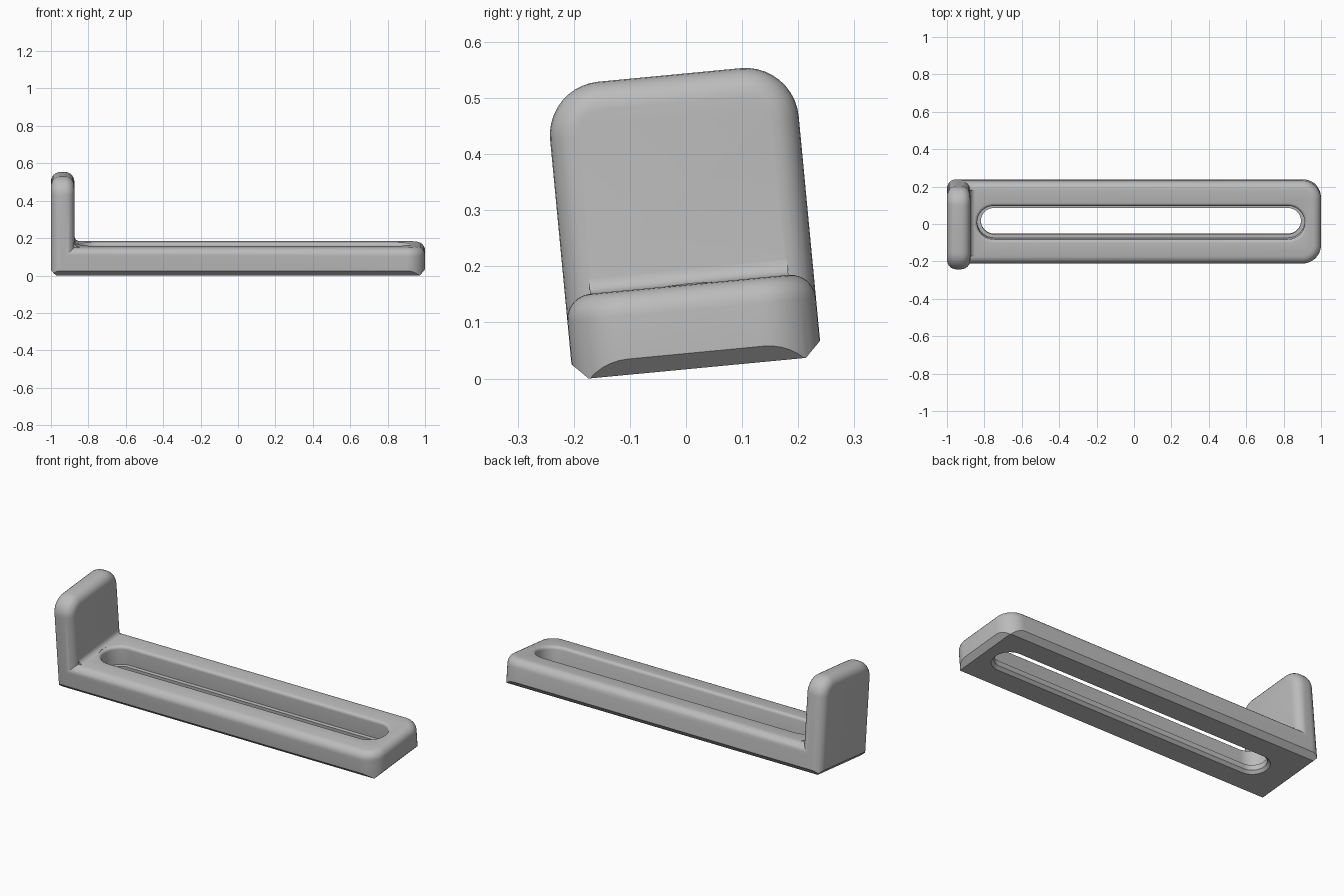
import bpy, bmesh, math
from mathutils import Matrix

if "Cube" in bpy.data.objects:
    bpy.data.objects.remove(bpy.data.objects["Cube"], do_unlink=True)

W = 0.2225        # half width
T = 0.15          # base thickness
H = 0.525         # wall height
CHAMFER = 0.028
LOW = -0.02       # parts start below the final underside and are trimmed


def box(x0, x1, half, z0, z1):
    bm = bmesh.new()
    bmesh.ops.create_cube(bm, size=1)
    bm.transform(Matrix.Translation(((x0 + x1) / 2, 0, (z0 + z1) / 2))
                 @ Matrix.Diagonal((x1 - x0, 2 * half, z1 - z0, 1)))
    return bm


def bevel(bm, test, size, segments):
    edges = [e for e in bm.edges if test(*[v.co for v in e.verts])]
    bmesh.ops.bevel(bm, geom=edges, offset=size, segments=segments,
                    profile=0.5, affect='EDGES', clamp_overlap=True)


def near(a, b, target):
    return abs(a - target) < 1e-4 and abs(b - target) < 1e-4


def finish(bm, name):
    bmesh.ops.recalc_face_normals(bm, faces=bm.faces[:])
    mesh = bpy.data.meshes.new(name)
    bm.to_mesh(mesh)
    bm.free()
    obj = bpy.data.objects.new(name, mesh)
    bpy.context.collection.objects.link(obj)
    return obj


def combine(obj, other, operation):
    mod = obj.modifiers.new("combine", 'BOOLEAN')
    mod.operation, mod.solver, mod.object = operation, 'EXACT', other
    bpy.context.view_layer.objects.active = obj
    bpy.ops.object.modifier_apply(modifier=mod.name)
    bpy.data.objects.remove(other, do_unlink=True)


# Long base with a rounded free end and rounded top rim
bm = box(-0.94, 1, W, LOW, T)
bevel(bm, lambda a, b: near(a.x, b.x, 1) and abs(a.z - b.z) > 0.1, 0.1, 10)
bevel(bm, lambda a, b: near(a.z, b.z, T) and not near(a.x, b.x, -0.94), 0.045, 6)
bracket = finish(bm, "slotted_bracket")

# Upright wall with rounded shoulders and soft edges
bm = box(-1, -0.875, W, LOW, H)
bevel(bm, lambda a, b: near(a.z, b.z, H) and abs(a.x - b.x) > 0.1, 0.095, 10)
bevel(bm, lambda a, b: (near(a.x, b.x, -1) or near(a.x, b.x, -0.875))
      and not near(a.z, b.z, LOW), 0.05, 6)
combine(bracket, finish(bm, "wall"), 'UNION')

# Concave fillet between wall and base
R = 0.028
profile = [(-0.89, T + R), (-0.89, T - 0.01), (-0.875 + R, T - 0.01)]
for i in range(7):
    a = math.pi / 2 * i / 6
    profile.append((-0.875 + R - R * math.sin(a), T + R - R * math.cos(a)))
bm = bmesh.new()
face = bm.faces.new([bm.verts.new((x, 0.045 - W, z)) for x, z in profile])
sweep = bmesh.ops.extrude_face_region(bm, geom=[face])["geom"]
bmesh.ops.translate(bm, vec=(0, 2 * W - 0.09, 0),
                    verts=[g for g in sweep if isinstance(g, bmesh.types.BMVert)])
combine(bracket, finish(bm, "fillet"), 'UNION')

# Trim the underside with a straight chamfer all round
M = 0.01
bm = box(-1 - M, 1 + M, W + M, 0, 1)
bevel(bm, lambda a, b: near(a.z, b.z, 0), CHAMFER + M, 1)
combine(bracket, finish(bm, "underside_trim"), 'INTERSECT')

# Stepped slot: flared underside, narrow throat, ledge, wide channel, rounded rim
levels = [(-0.01, 0.095), (0.015, 0.07), (0.045, 0.07), (0.045, 0.09)]
for i in range(6):
    a = math.pi / 2 * i / 5
    levels.append((T - 0.017 + 0.017 * math.sin(a), 0.107 - 0.017 * math.cos(a)))
levels.append((T + 0.06, 0.107))
bm = bmesh.new()
rings = []
for z, r in levels:
    ring = []
    for side in (1, -1):
        for i in range(17):
            a = math.pi * (i / 16 - 0.5)
            ring.append(bm.verts.new((0.037 + side * (0.786 + r * math.cos(a)),
                                      side * r * math.sin(a), z)))
    rings.append(ring)
for low, high in zip(rings, rings[1:]):
    for i in range(len(low)):
        j = (i + 1) % len(low)
        bm.faces.new((low[i], low[j], high[j], high[i]))
bm.faces.new(rings[0])
bm.faces.new(rings[-1])
combine(bracket, finish(bm, "slot_cutter"), 'DIFFERENCE')

# Lean the whole bracket slightly about its long axis
bracket.data.transform(Matrix.Rotation(math.atan(0.095), 4, 'X')
                       @ Matrix.Translation((0, 0.0217, 0.0165)))

grey = bpy.data.materials.new("plain_grey")
grey.use_nodes = True
colour = (0.5, 0.5, 0.5, 1)
grey.diffuse_color = colour
grey.node_tree.nodes["Principled BSDF"].inputs["Base Color"].default_value = colour
bracket.data.materials.clear()
bracket.data.materials.append(grey)

bpy.ops.object.select_all(action='DESELECT')
bracket.select_set(True)
bpy.context.view_layer.objects.active = bracket
bpy.ops.object.shade_smooth_by_angle(angle=math.radians(30))
